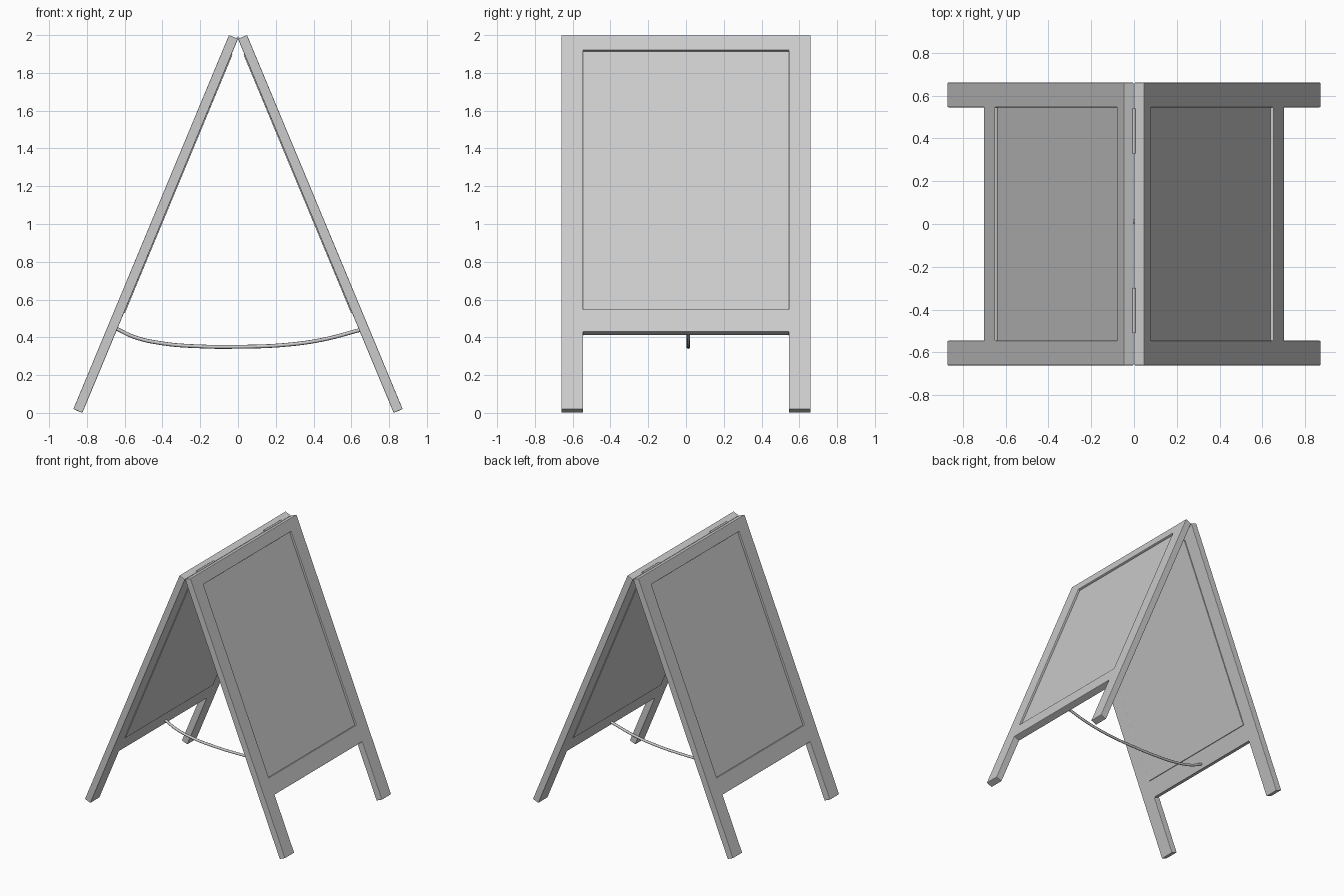
import bpy, bmesh, math
from mathutils import Vector

if "Cube" in bpy.data.objects:
    bpy.data.objects.remove(bpy.data.objects["Cube"])

TILT = math.atan2(0.824, 1.98)
TOP = 1.98            # height of the hinge line
THICK = 0.052
LENGTH = TOP / math.cos(TILT)


def place(side, u, y, n):
    """u runs down the sloping panel, n outward from its inner face."""
    x = u * math.sin(TILT) + n * math.cos(TILT)
    z = TOP - u * math.cos(TILT) + n * math.sin(TILT)
    return Vector((side * x, y, z))


def slab(name, side, us, ys, n0, n1, holes=(), bevel=0.004):
    """Grid of cells in the panel plane, minus holes, given thickness."""
    bm = bmesh.new()
    grid = [[bm.verts.new(place(side, u, y, n0)) for y in ys] for u in us]
    for i in range(len(us) - 1):
        for j in range(len(ys) - 1):
            if (i, j) not in holes:
                bm.faces.new((grid[i][j], grid[i + 1][j],
                              grid[i + 1][j + 1], grid[i][j + 1]))
    ext = bmesh.ops.extrude_face_region(bm, geom=bm.faces[:])
    moved = [g for g in ext["geom"] if isinstance(g, bmesh.types.BMVert)]
    offset = place(side, 0, 0, n1) - place(side, 0, 0, n0)
    bmesh.ops.translate(bm, vec=offset, verts=moved)
    # remove loose grid points
    bmesh.ops.delete(bm, geom=[v for v in bm.verts if not v.link_faces], context='VERTS')
    bmesh.ops.recalc_face_normals(bm, faces=bm.faces[:])
    me = bpy.data.meshes.new(name)
    bm.to_mesh(me)
    bm.free()
    ob = bpy.data.objects.new(name, me)
    bpy.context.collection.objects.link(ob)
    mod = ob.modifiers.new("soft_edges", 'BEVEL')
    mod.width = bevel
    mod.segments = 2
    mod.limit_method = 'ANGLE'
    return ob


# Two leaning frames with legs, each holding a recessed board
for side, label in ((1, "right"), (-1, "left")):
    slab(label + "_frame", side, (0, 0.087, 1.571, 1.70, LENGTH),
         (-0.66, -0.545, 0.545, 0.66), 0, THICK, holes={(1, 1), (3, 1)})
    slab(label + "_board", side, (0.087, 1.571), (-0.545, 0.545),
         -0.005, THICK - 0.015, bevel=0.002)

# Hinge barrels along the top seam
for k, y in enumerate((0.435, -0.405)):
    bpy.ops.mesh.primitive_cylinder_add(vertices=16, radius=0.008, depth=0.21,
                                        location=(0, y, TOP + 0.004),
                                        rotation=(math.pi / 2, 0, 0))
    bpy.context.object.name = "hinge_%d" % (k + 1)
    bpy.ops.object.shade_smooth_by_angle()

# Slack rope between the two bottom rails
path = [(-0.645, 0.447), (-0.55, 0.402), (-0.4, 0.368), (-0.2, 0.352), (0, 0.35),
        (0.25, 0.36), (0.45, 0.388), (0.65, 0.44)]
cu = bpy.data.curves.new("rope", 'CURVE')
cu.dimensions = '3D'
cu.bevel_depth = 0.01
cu.bevel_resolution = 2
cu.use_fill_caps = True
cu.resolution_u = 6
sp = cu.splines.new('BEZIER')
sp.bezier_points.add(len(path) - 1)
for p, (x, z) in zip(sp.bezier_points, path):
    p.co = (x, 0.012, z)
    p.handle_left_type = p.handle_right_type = 'AUTO'
rope = bpy.data.objects.new("rope", cu)
bpy.context.collection.objects.link(rope)
